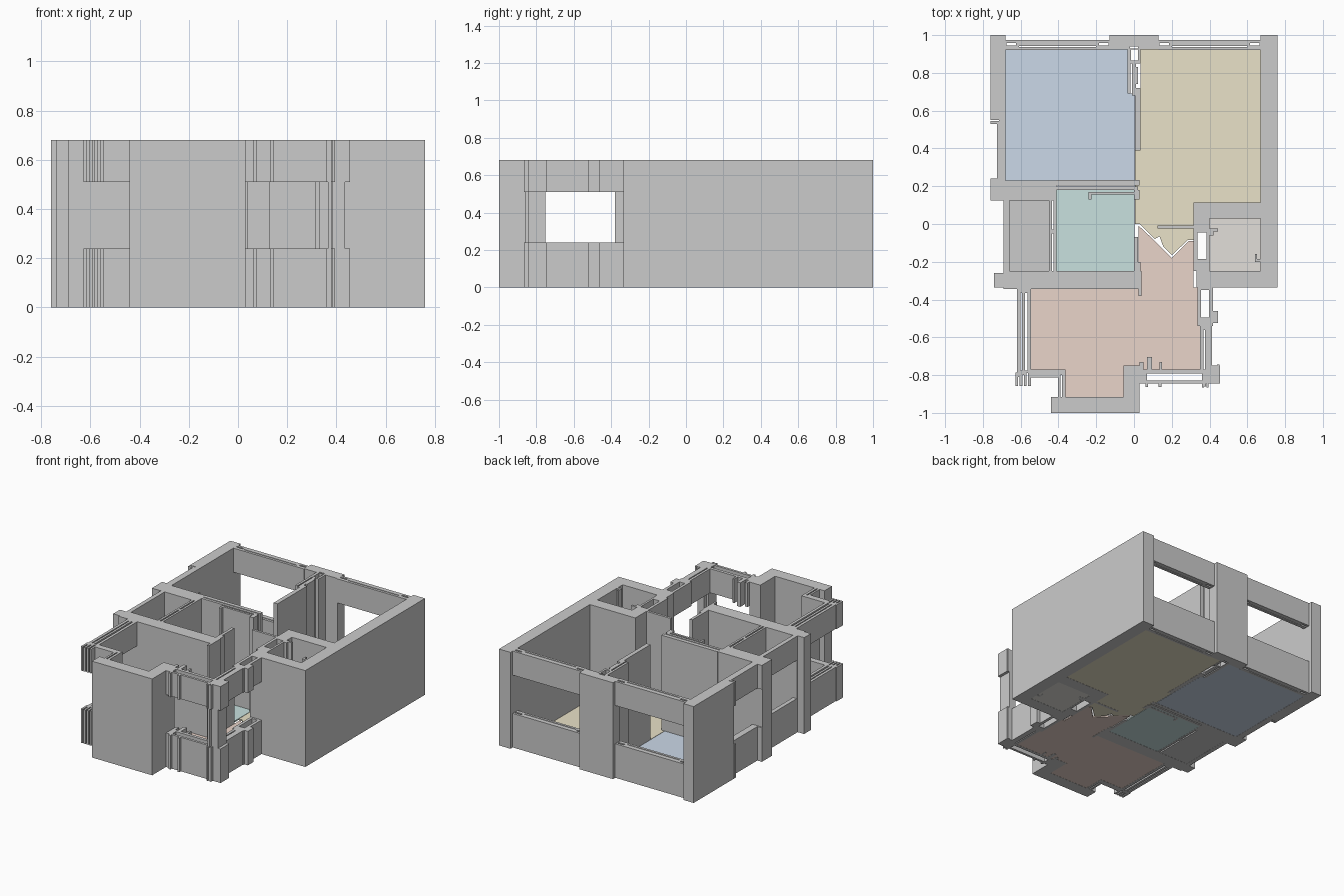
import bpy, bmesh

H, SILL, HEAD = 0.68, 0.24, 0.51
FULL = [(0, H)]
WIN = [(0, SILL), (HEAD, H)]          # parapet below and lintel above an opening


def add_object(name, bm, color=None):
    bmesh.ops.recalc_face_normals(bm, faces=bm.faces)
    me = bpy.data.meshes.new(name)
    bm.to_mesh(me)
    bm.free()
    ob = bpy.data.objects.new(name, me)
    bpy.context.collection.objects.link(ob)
    if color:
        mat = bpy.data.materials.new(name + "_color")
        mat.diffuse_color = (*color, 1)
        me.materials.append(mat)
    return ob


def prism(bm, pts, z0, z1):
    base = bm.faces.new([bm.verts.new((x, y, z0)) for x, y in pts])
    top = bmesh.ops.extrude_face_region(bm, geom=[base], use_keep_orig=True)["geom"]
    for v in top:
        if isinstance(v, bmesh.types.BMVert):
            v.co.z = z1


def rect(x0, y0, x1, y1):
    return [(x0, y0), (x1, y0), (x1, y1), (x0, y1)]


def walls(name, rects, levels=FULL):
    bm = bmesh.new()
    for r in rects:
        for z0, z1 in levels:
            prism(bm, rect(*r), z0, z1)
    return add_object(name, bm)


def ring(outer, hole):
    """Four rectangles surrounding a vertical shaft."""
    a, b, c, d = outer
    e, f, g, h = hole
    return [(a, b, e, d), (g, b, c, d), (e, b, g, f), (e, h, g, d)]


def floor(name, pts, color):
    bm = bmesh.new()
    prism(bm, pts, 0.001, 0.01)
    add_object(name, bm, color)


# Main outer walls
walls("right_wall", [(0.67, -0.335, 0.76, 1.0)])
walls("left_wall", [(-0.76, 0.55, -0.68, 1.0), (-0.76, 0.125, -0.68, 0.23)])
walls("back_column", [(-0.13, 0.925, -0.02, 1.0), (0.02, 0.925, 0.13, 1.0),
                      (-0.02, 0.94, 0.02, 1.0)])

# Back windows: parapets and lintels with slits
for side, x0, x1 in (("left", -0.68, -0.13), ("right", 0.13, 0.67)):
    a, b = x0 + 0.06, x1 - 0.06
    walls("back_window_" + side,
          ring((a, 0.92, b, 0.975), (a + 0.01, 0.937, b - 0.01, 0.943))
          + ring((x0, 0.92, a, 0.975), (x0 + 0.005, 0.945, a - 0.005, 0.958))
          + ring((b, 0.92, x1, 0.975), (b + 0.005, 0.945, x1 - 0.005, 0.958)), WIN)

# Side window of the blue room
walls("left_bedroom_window", [(-0.715, 0.23, -0.68, 0.55), (-0.725, 0.24, -0.71, 0.54),
                              (-0.76, 0.53, -0.71, 0.545), (-0.76, 0.23, -0.71, 0.24)], WIN)

# Wall between the two large rooms, ending in an open passage
walls("bedroom_divider", ring((-0.035, 0.85, 0.035, 0.93), (-0.015, 0.865, 0.02, 0.925))
      + [(-0.035, 0.69, -0.018, 0.85), (-0.01, 0.68, 0.01, 0.85), (0.01, 0.74, 0.02, 0.83),
         (0.005, 0.39, 0.035, 0.72)])

# Bathroom and store walls
walls("bath_back_wall", [(-0.68, 0.125, -0.41, 0.23), (-0.41, 0.205, 0.03, 0.232),
                         (-0.41, 0.18, 0.02, 0.198)])
walls("bath_front_wall", [(-0.74, -0.335, -0.69, -0.26), (-0.69, -0.345, 0.03, -0.25)])
walls("bath_right_wall", [(0.0, 0.13, 0.03, 0.18), (0.0, -0.25, 0.02, -0.07),
                          (0.0, -0.25, 0.035, -0.2), (0.025, -0.38, 0.04, -0.25)])
walls("bath_shelf_wall", [(-0.24, 0.155, 0.0, 0.17), (-0.24, 0.13, -0.225, 0.16)])
walls("store_divider", [(-0.45, -0.25, -0.435, 0.125), (-0.425, -0.25, -0.41, 0.125),
                        (-0.435, -0.05, -0.425, -0.03)])
walls("store_window", [(-0.69, -0.26, -0.66, 0.125)], WIN)

# Small right room with service shaft
walls("closet_back_wall", [(0.315, 0.03, 0.67, 0.115)])
walls("closet_front_wall", [(0.33, -0.335, 0.67, -0.25)])
walls("closet_shaft", ring((0.315, -0.25, 0.4, 0.03), (0.335, -0.185, 0.385, -0.045)))
walls("closet_stubs", [(0.4, -0.06, 0.42, -0.025), (0.42, -0.04, 0.445, -0.025),
                       (0.64, -0.2, 0.67, -0.185), (0.64, -0.185, 0.65, -0.16)])
walls("hall_partition", [(0.125, -0.025, 0.315, -0.008)])

# Left bay with an open corner
walls("left_bay_window", [(-0.62, -0.81, -0.6, -0.35), (-0.593, -0.8, -0.577, -0.35),
                          (-0.565, -0.79, -0.545, -0.345), (-0.62, -0.365, -0.545, -0.345),
                          (-0.605, -0.79, -0.56, -0.775)], WIN)
walls("left_bay_front", [(-0.56, -0.812, -0.4, -0.77)], WIN)
walls("left_bay_fins", [(x, -0.857, x + 0.014, -0.785) for x in (-0.627, -0.605, -0.583, -0.56)], WIN)

# Front niche
walls("niche_front_wall", [(-0.44, -1.0, 0.03, -0.915)])
walls("niche_left_wall", [(-0.402, -0.915, -0.388, -0.79), (-0.38, -0.915, -0.362, -0.77),
                          (-0.402, -0.8, -0.37, -0.77)])
walls("niche_right_wall", [(-0.055, -0.915, 0.03, -0.75)])

# Right bay windows, shaft and corner post
walls("front_window", ring((0.03, -0.845, 0.41, -0.77), (0.07, -0.828, 0.36, -0.792))
      + [(0.41, -0.845, 0.455, -0.75), (0.44, -0.84, 0.452, -0.745),
         (0.06, -0.862, 0.075, -0.84), (0.13, -0.862, 0.145, -0.84),
         (0.36, -0.866, 0.37, -0.84), (0.385, -0.866, 0.395, -0.84)], WIN)
walls("corner_post", [(0.365, -0.86, 0.38, -0.77), (0.385, -0.845, 0.435, -0.75)])
walls("front_window_fins", [(0.03, -0.77, 0.05, -0.73), (0.07, -0.77, 0.095, -0.705),
                            (0.135, -0.77, 0.148, -0.73)], WIN)
walls("right_bay_window", [(0.35, -0.77, 0.368, -0.54), (0.375, -0.77, 0.413, -0.54),
                           (0.368, -0.56, 0.375, -0.54)], WIN)
walls("right_bay_shaft", ring((0.335, -0.54, 0.418, -0.335), (0.355, -0.495, 0.397, -0.35))
      + [(0.418, -0.525, 0.445, -0.46)], WIN)

# Room floors
floor("bedroom_floor", [(-0.68, 0.23), (0.003, 0.23), (0.003, 0.69), (-0.033, 0.69),
                        (-0.033, 0.925), (-0.68, 0.925)], (0.60, 0.69, 0.81))
floor("large_room_floor", [(0.035, 0.925), (0.67, 0.925), (0.67, 0.11), (0.315, 0.11),
                           (0.315, -0.085), (0.285, -0.085), (0.2, -0.165), (0.155, -0.12),
                           (0.135, -0.065), (0.11, -0.08), (0.03, 0.0), (0.006, 0.0),
                           (0.006, 0.4), (0.035, 0.4)], (0.82, 0.76, 0.58))
floor("living_floor", [(-0.55, -0.345), (0.025, -0.345), (0.025, -0.01), (0.1, -0.08),
                       (0.2, -0.18), (0.29, -0.09), (0.315, -0.09), (0.315, -0.335),
                       (0.335, -0.335), (0.335, -0.52), (0.352, -0.54), (0.352, -0.772),
                       (-0.055, -0.772), (-0.055, -0.915), (-0.362, -0.915),
                       (-0.362, -0.772), (-0.55, -0.772)], (0.82, 0.66, 0.59))
floor("bath_floor", rect(-0.41, -0.25, 0.003, 0.18), (0.58, 0.75, 0.74))
floor("store_floor", rect(-0.66, -0.25, -0.45, 0.125), (0.64, 0.64, 0.64))
floor("closet_floor", rect(0.4, -0.25, 0.67, 0.03), (0.76, 0.74, 0.70))
